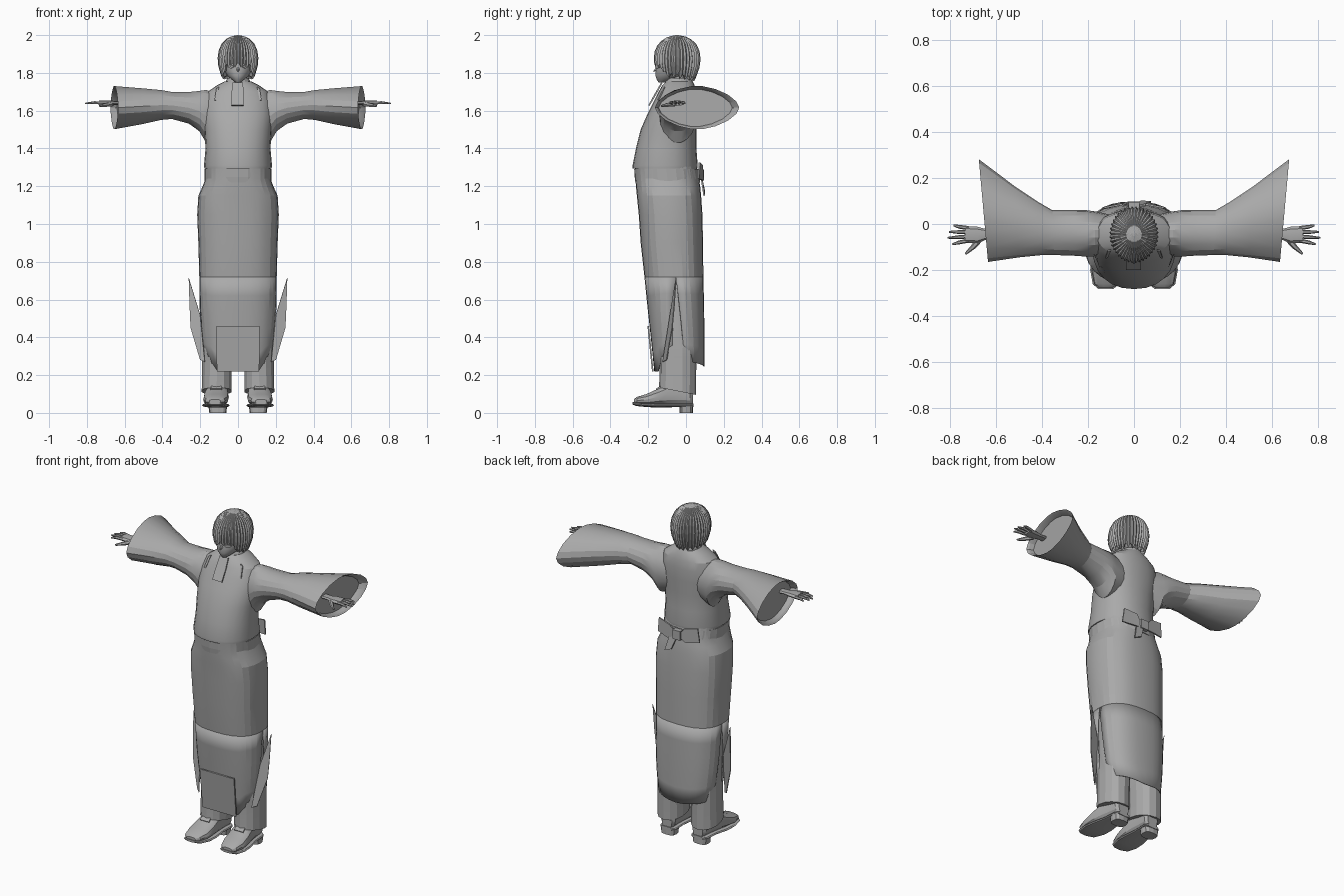
import bpy, bmesh, math
from math import sin, cos, pi, radians
from mathutils import Vector

if "Cube" in bpy.data.objects:
    bpy.data.objects.remove(bpy.data.objects["Cube"])

grey = bpy.data.materials.new("mid_grey")
grey.diffuse_color = (0.4, 0.4, 0.4, 1)
grey.use_nodes = True
grey.node_tree.nodes["Principled BSDF"].inputs["Base Color"].default_value = grey.diffuse_color


def finish(name, bm, mirror=False, thick=0, smooth=0):
    bmesh.ops.recalc_face_normals(bm, faces=bm.faces)
    me = bpy.data.meshes.new(name)
    bm.to_mesh(me)
    bm.free()
    me.materials.append(grey)
    ob = bpy.data.objects.new(name, me)
    bpy.context.collection.objects.link(ob)
    if thick:
        m = ob.modifiers.new("thickness", 'SOLIDIFY')
        m.thickness = thick
    if mirror:
        ob.modifiers.new("mirror", 'MIRROR').use_mirror_merge = False
    if smooth:
        bpy.ops.object.select_all(action='DESELECT')
        ob.select_set(True)
        bpy.context.view_layer.objects.active = ob
        bpy.ops.object.shade_smooth_by_angle(angle=radians(smooth))
    return ob


def loft(name, rings, closed=True, caps=True, **kw):
    """Skin a list of point rings."""
    bm = bmesh.new()
    vs = [[bm.verts.new(p) for p in r] for r in rings]
    n = len(vs[0])
    for a, b in zip(vs, vs[1:]):
        for i in range(n if closed else n - 1):
            j = (i + 1) % n
            bm.faces.new((a[i], a[j], b[j], b[i]))
    if closed and caps:
        bm.faces.new(vs[0])
        bm.faces.new(vs[-1])
    return finish(name, bm, **kw)


def power(v, p):
    return math.copysign(abs(v) ** (2 / p), v)


def oval(z, cx, rx, y0, y1, n=20, p=2.2, a0=0, a1=2 * pi, closed=True):
    """Horizontal oval; angle 0 points to the front."""
    out = []
    for i in range(n):
        a = a0 + (a1 - a0) * i / (n if closed else n - 1)
        out.append(Vector((cx + rx * power(sin(a), p),
                           (y0 + y1) / 2 - (y1 - y0) / 2 * power(cos(a), p), z)))
    return out


def interp(table, t):
    """Linear lookup in rows sorted by their first value."""
    for a, b in zip(table, table[1:]):
        if t <= b[0]:
            f = max(0, (t - a[0]) / (b[0] - a[0]))
            return [u + (v - u) * f for u, v in zip(a, b)][1:]
    return list(table[-1][1:])


def plate(name, pts, thick=0.008, mirror=False):
    bm = bmesh.new()
    bm.faces.new([bm.verts.new(p) for p in pts])
    return finish(name, bm, mirror=mirror, thick=thick)


# blouse
loft("blouse", [oval(z, 0, rx, y0, y1, 24) for z, rx, y0, y1 in (
    (1.295, .178, -.282, .06), (1.31, .18, -.283, .062), (1.40, .172, -.265, .055),
    (1.50, .178, -.24, .055), (1.58, .185, -.205, .06), (1.65, .18, -.17, .06),
    (1.70, .16, -.145, .055), (1.735, .11, -.125, .045), (1.755, .07, -.105, .035))],
    smooth=20)

# wide sleeves, cut at a slant and slightly hollow at the cuff
sleeve = []
for xf, xb, y0, y1, z0, z1, p in (
        (.10, .10, -.12, .04, 1.46, 1.69, 2), (.17, .17, -.14, .055, 1.43, 1.712, 2),
        (.205, .205, -.142, .06, 1.49, 1.706, 2), (.26, .26, -.138, .06, 1.53, 1.70, 2),
        (.345, .355, -.135, .06, 1.555, 1.70, 2), (.40, .415, -.135, .095, 1.55, 1.71, 2),
        (.50, .52, -.145, .165, 1.527, 1.72, 1.9), (.635, .675, -.165, .282, 1.50, 1.732, 1.7),
        (.625, .665, -.155, .268, 1.508, 1.724, 1.7), (.60, .64, -.145, .245, 1.515, 1.715, 1.7)):
    ring = []
    for i in range(18):
        a = 2 * pi * i / 18
        s, c = power(cos(a), p), power(sin(a), p)
        ring.append((xf + (xb - xf) * (s + 1) / 2, (y0 + y1) / 2 + (y1 - y0) / 2 * s,
                     (z0 + z1) / 2 + (z1 - z0) / 2 * c))
    sleeve.append(ring)
loft("sleeve", sleeve, mirror=True, smooth=20)


# hands: wrist and palm, then tapered fingers
def tube(name, path, radii, flat=1.0, n=8, **kw):
    pts = [Vector(p) for p in path]
    rings = []
    for i, (p, r) in enumerate(zip(pts, radii)):
        d = (pts[min(i + 1, len(pts) - 1)] - pts[max(i - 1, 0)]).normalized()
        side = d.cross(Vector((0, 0, 1))).normalized()
        up = side.cross(d)
        rings.append([p + side * r * cos(2 * pi * k / n) + up * r * flat * sin(2 * pi * k / n)
                      for k in range(n)])
    loft(name, rings, **kw)


tube("palm", [(.56, -.04, 1.64), (.65, -.045, 1.64), (.68, -.048, 1.64), (.735, -.045, 1.64)],
     (.026, .025, .036, .036), .42, mirror=True, smooth=30)
for i, (y, tip, ty) in enumerate(((-.072, .79, -.088), (-.054, .81, -.06),
                                  (-.036, .805, -.034), (-.018, .785, -.006))):
    tube("finger_%d" % (i + 1), [(.72, y, 1.64), (.76, (y + ty) / 2, 1.643), (tip, ty, 1.638)],
         (.009, .0085, .004), n=6, mirror=True)
tube("thumb", [(.67, -.065, 1.635), (.70, -.10, 1.63), (.733, -.13, 1.625)],
     (.014, .011, .005), n=6, mirror=True)

# long robe skirt: whole above the side slits, split into front and back below
shape = [(.22, .17, -.168, .098), (.40, .195, -.186, .098), (.55, .203, -.203, .096),
         (.72, .205, -.22, .092), (.90, .21, -.24, .09), (1.05, .216, -.25, .087),
         (1.15, .21, -.26, .08), (1.20, .187, -.265, .075), (1.24, .172, -.268, .068),
         (1.305, .172, -.272, .055)]


def skirt_point(z, a):
    rx, y0, y1 = interp(shape, z)
    return Vector((rx * power(sin(a), 2.5), (y0 + y1) / 2 - (y1 - y0) / 2 * power(cos(a), 2.5), z))


slit = radians(92)
loft("skirt_upper", [[skirt_point(z, 2 * pi * i / 28) for i in range(28)] for z in
                     (1.305, 1.24, 1.20, 1.15, 1.05, .90, .72)], caps=False, smooth=15)


def skirt_panel(name, middle, half, gap, hem):
    rings = []
    for k in range(6):
        t = k / 5
        row = []
        for i in range(15):
            u = i / 7 - 1
            z = .72 + (hem(abs(u)) - .72) * t
            row.append(skirt_point(z, middle + u * (half - gap * t)))
        rings.append(row)
    loft(name, rings, closed=False, thick=.005, smooth=15)


skirt_panel("skirt_front", 0, slit, .22, lambda u: .22 if u < .45 else .25 + .08 * (u - .45))
skirt_panel("skirt_back", pi, pi - slit, .12, lambda u: .245 + .03 * u)

# pointed side flaps and narrow centre apron
plate("side_flap", [(.20, -.07, .52), (.26, -.05, .715), (.255, -.06, .56), (.25, -.07, .45),
                    (.20, -.10, .28), (.175, -.12, .27)], .005, mirror=True)
plate("apron", [(-.115, -.196, .46), (.115, -.196, .46), (.112, -.172, .22), (-.112, -.172, .22)])

# sash tied at the back
loft("sash", [oval(z, 0, .177, y0, y1, 24) for z, y0, y1 in
              ((1.22, -.268, .075), (1.25, -.272, .073), (1.29, -.274, .066))], caps=False,
     thick=.004)
plate("bow_loop", [(0, .075, 1.25), (.05, .09, 1.31), (.13, .075, 1.325), (.14, .07, 1.24),
                   (.06, .095, 1.23)], mirror=True)
plate("bow_tail", [(.0, .085, 1.25), (.05, .085, 1.25), (.075, .10, 1.15), (.03, .102, 1.17)])
bm = bmesh.new()
bmesh.ops.create_cube(bm, size=1)
for v in bm.verts:
    v.co = (v.co.x * .05, .08 + v.co.y * .03, 1.26 + v.co.z * .055)
finish("bow_knot", bm)

# trouser legs with a hem that drops at the back
legs = [oval(z, cx, rx, y0, y1, 14) for z, cx, rx, y0, y1 in (
    (.70, .095, .085, -.15, .065), (.45, .105, .084, -.148, .062), (.30, .11, .082, -.14, .055),
    (.20, .112, .08, -.14, .054), (.115, .113, .081, -.143, .054))]
for p in legs[-1]:
    p.z -= (p.y + .045) * .2
loft("trouser_leg", legs, mirror=True, smooth=20)


# shoes
def shoe_loft(name, rows):
    rings = []
    for y, w, z0, z1 in rows:
        cx = .108 - .06 * (y + .04)
        rings.append([(cx + w * power(cos(2 * pi * i / 14), 2.6), y,
                       (z0 + z1) / 2 + (z1 - z0) / 2 * power(sin(2 * pi * i / 14), 2.6))
                      for i in range(14)])
    loft(name, rings, mirror=True, smooth=25)


shoe_loft("shoe_upper", ((-.276, .03, .05, .072), (-.26, .052, .045, .085), (-.21, .066, .04, .10),
                         (-.15, .066, .04, .128), (-.10, .06, .04, .155), (-.03, .05, .04, .16),
                         (.02, .048, .04, .15), (.036, .034, .04, .13)))
shoe_loft("shoe_sole", ((-.282, .032, .044, .058), (-.262, .058, .036, .054), (-.2, .073, .03, .052),
                        (-.14, .071, .028, .05), (-.06, .056, .03, .05), (.02, .054, .03, .05),
                        (.04, .038, .03, .05)))
loft("shoe_heel", [oval(z, .107, w, -.035, .038, 12, 3) for z, w in ((0, .045), (.04, .05))],
     mirror=True)
plate("shoe_tongue", [(.085, -.16, .128), (.145, -.16, .128), (.138, -.115, .155),
                      (.09, -.115, .155)], .009, mirror=True)

# neck and standing collar with a placket
loft("neck", [oval(z, 0, .038, -.085, -.005, 12) for z in (1.70, 1.80)])
loft("collar", [oval(z, 0, rx, y0, y1, 17, 2, radians(16), radians(344), False)
                for z, rx, y0, y1 in ((1.70, .085, -.135, .045), (1.74, .07, -.118, .04),
                                      (1.772, .058, -.10, .03))], closed=False, thick=.006)
plate("placket", [(-.034, -.193, 1.625), (.03, -.193, 1.625), (.03, -.155, 1.69),
                  (.026, -.125, 1.745), (-.03, -.125, 1.745), (-.034, -.155, 1.69)])
plate("shoulder_seam", [(.115, -.143, 1.655), (.125, -.145, 1.655), (.115, -.115, 1.715),
                        (.10, -.11, 1.725)], .006, mirror=True)

# head with a pointed chin
loft("head", [oval(z, 0, rx, y0, y1, 18, 2) for z, rx, y0, y1 in (
    (1.75, .012, -.145, -.11), (1.765, .034, -.155, -.06), (1.785, .056, -.162, -.01),
    (1.81, .072, -.16, .02), (1.85, .083, -.158, .035), (1.91, .088, -.15, .04),
    (1.96, .065, -.12, .02))], smooth=40)
tube("nose", [(0, -.15, 1.822), (0, -.172, 1.808)], (.012, .003), n=6)
tube("ear", [(.07, -.05, 1.825), (.088, -.045, 1.828)], (.02, .016), 1.3, mirror=True)
for part, z, w, h in (("eye", 1.833, .017, .009), ("eyelid", 1.845, .02, .003)):
    plate(part, [(.038 + w * cos(k * pi / 4), -.146 + .012 * cos(k * pi / 4) - .003,
                  z + h * sin(k * pi / 4)) for k in range(8)], .005, mirror=True)

# bowl-cut hair: ribbed locks running out from the crown, jagged fringe
dome = [(0, .05), (.03, .34), (.09, .58), (.2, .81), (.36, .95), (.55, 1), (.75, .95), (1, .78)]
hair_hem = [(0, 1.845), (42, 1.835), (52, 1.795), (75, 1.785), (180, 1.768)]
N = 80
hair = []
for h in (0, .03, .09, .2, .36, .55, .75, 1):
    ring = []
    for i in range(N):
        a = 2 * pi * i / N
        d = math.degrees(min(a, 2 * pi - a))
        low = interp(hair_hem, d)[0] + (.012, 0, -.014, 0)[i % 4]
        z = 2 - (2 - low) * h
        r = interp(dome, (2 - z) / .23)[0] * (1 if i % 2 else .93)
        ring.append(Vector((.109 * r * sin(a), -.047 - .125 * r * cos(a), z)))
    hair.append(ring)
hair.append([Vector((p.x * .78, -.047 + (p.y + .047) * .78, p.z + .012)) for p in hair[-1]])
hair.insert(0, [Vector((p.x * .1, -.047, 2.0)) for p in hair[0]])
loft("hair", hair, caps=False)
